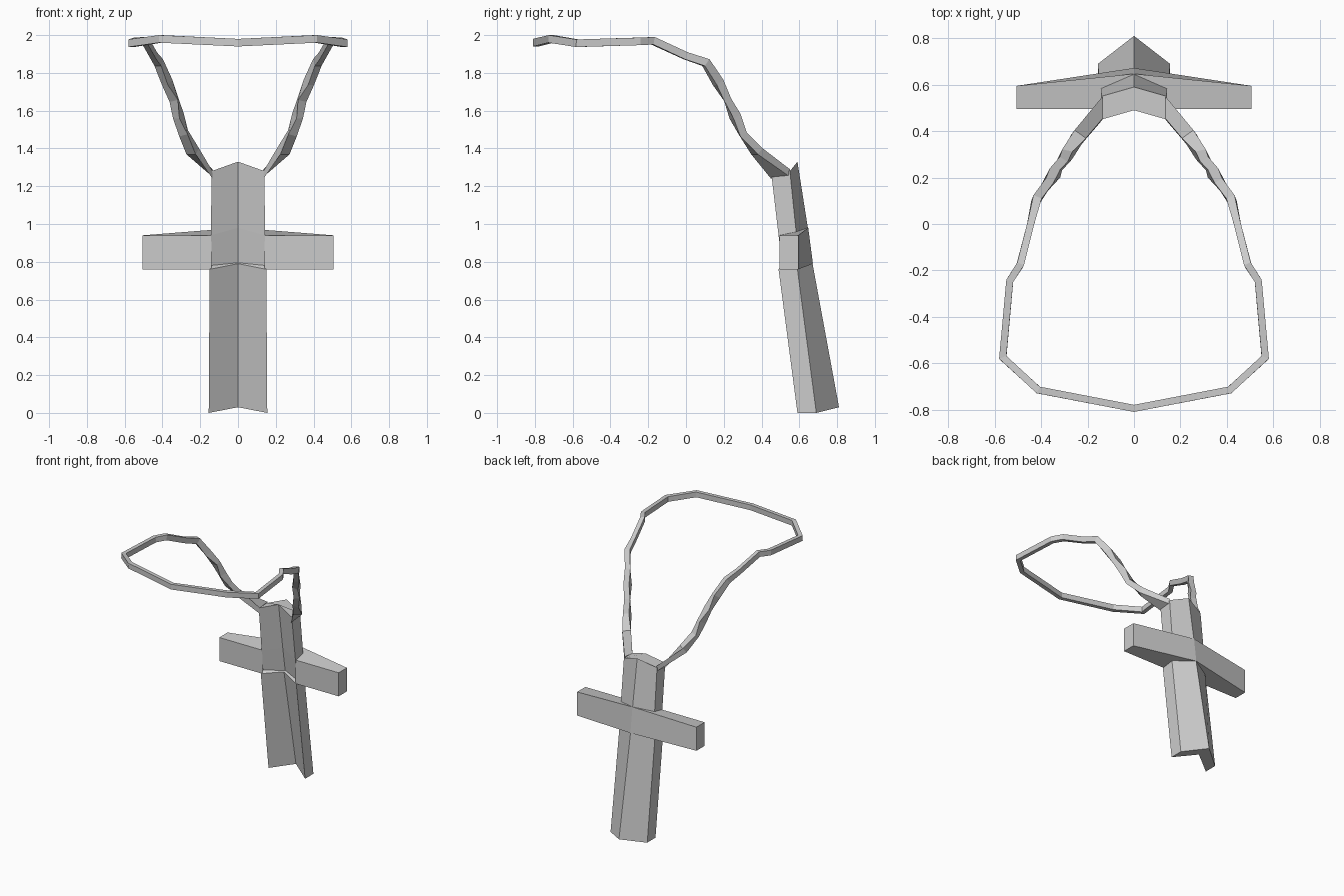
import bpy
import bmesh
import math
from mathutils import Vector

cube = bpy.data.objects.get("Cube")
if cube:
    bpy.data.objects.remove(cube)

grey = bpy.data.materials.new("plain grey")
grey.use_nodes = True
GREY = (0.6, 0.6, 0.6, 1)
grey.diffuse_color = GREY
grey.node_tree.nodes["Principled BSDF"].inputs["Base Color"].default_value = GREY


def make_object(name, bm):
    bmesh.ops.recalc_face_normals(bm, faces=bm.faces)
    mesh = bpy.data.meshes.new(name)
    bm.to_mesh(mesh)
    bm.free()
    mesh.materials.append(grey)
    obj = bpy.data.objects.new(name, mesh)
    bpy.context.collection.objects.link(obj)
    return obj


def loft(name, rings, cap_start=True, cap_end=True):
    """Skin a row of matching closed rings."""
    bm = bmesh.new()
    loops = [[bm.verts.new(p) for p in ring] for ring in rings]
    for a, b in zip(loops, loops[1:]):
        for i in range(len(a)):
            j = (i + 1) % len(a)
            bm.faces.new((a[i], a[j], b[j], b[i]))
    if cap_start:
        bm.faces.new(loops[0])
    if cap_end:
        bm.faces.new(loops[-1])
    return make_object(name, bm)


def chevron(w, front, back, valley, ridge, z_side, z_mid):
    """V-shaped section: thin rims at the sides, ridge to the rear."""
    return [(-w, front, z_side), (0, valley, z_mid), (w, front, z_side),
            (w, back, z_side), (0, ridge, z_mid), (-w, back, z_side)]


# Upright bar, leaning back towards the foot, with a small ledge at the crossing
loft("upright_bar", [
    chevron(0.155, 0.59, 0.69, 0.70, 0.81, 0, 0.03),
    chevron(0.15, 0.49, 0.59, 0.555, 0.67, 0.76, 0.79),
    chevron(0.147, 0.51, 0.59, 0.57, 0.668, 0.78, 0.795),
    chevron(0.143, 0.49, 0.585, 0.54, 0.645, 0.94, 0.98),
    chevron(0.14, 0.45, 0.55, 0.49, 0.59, 1.28, 1.33),
])

# Cross arms, swept into the rear ridge
for side, name in ((1, "left_arm"), (-1, "right_arm")):
    end = [(0.505, 0.495, 0.76), (0.505, 0.595, 0.76),
           (0.505, 0.595, 0.94), (0.505, 0.495, 0.94)]
    root = [(0.14, 0.495, 0.76), (0, 0.672, 0.79),
            (0, 0.647, 0.98), (0.14, 0.495, 0.94)]
    loft(name, [[(side * x, y, z) for x, y, z in ring] for ring in (end, root)],
         cap_end=False)

# Neck cord: path points with half thickness, half height and twist in degrees
cord = [
    (0.24, 0.375, 1.385, 0.030, 0.022, 0),
    (0.288, 0.30, 1.48, 0.023, 0.020, 25),
    (0.315, 0.26, 1.57, 0.020, 0.025, 0),
    (0.34, 0.22, 1.66, 0.023, 0.019, 30),
    (0.375, 0.17, 1.75, 0.019, 0.025, 0),
    (0.42, 0.105, 1.855, 0.018, 0.022, 0),
    (0.445, 0.0, 1.89, 0.015, 0.02, 0),
    (0.49, -0.175, 1.97, 0.015, 0.02, 0),
    (0.535, -0.245, 1.967, 0.015, 0.02, 0),
    (0.565, -0.575, 1.957, 0.015, 0.02, 0),
    (0.412, -0.715, 1.98, 0.015, 0.02, 0),
    (0, -0.794, 1.96, 0.015, 0.02, 0),
]
anchor = [(0.135, 0.55, 1.25), (0.135, 0.45, 1.24),
          (0.135, 0.455, 1.28), (0.135, 0.55, 1.29)]
points = [Vector((0.14, 0.5, 1.265))] + [Vector(c[:3]) for c in cord]
points.append(Vector((-points[-2].x, points[-2].y, points[-2].z)))

rings = [anchor]
for i, (x, y, z, half_w, half_h, twist) in enumerate(cord, 1):
    before = (points[i] - points[i - 1]).normalized()
    after = (points[i + 1] - points[i]).normalized()
    along = (before + after).normalized()
    across = along.cross(Vector((0, 0, 1))).normalized()
    rise = across.cross(along)
    half_w /= max(0.6, before.dot(along))
    c, s = math.cos(math.radians(twist)), math.sin(math.radians(twist))
    u, v = across * c + rise * s, rise * c - across * s
    rings.append([points[i] + u * a * half_w + v * b * half_h
                  for a, b in ((-1, -1), (1, -1), (1, 1), (-1, 1))])

half = loft("neck_cord", rings, cap_start=False, cap_end=False)
mirror = half.modifiers.new("mirror", 'MIRROR')
mirror.use_clip = True
